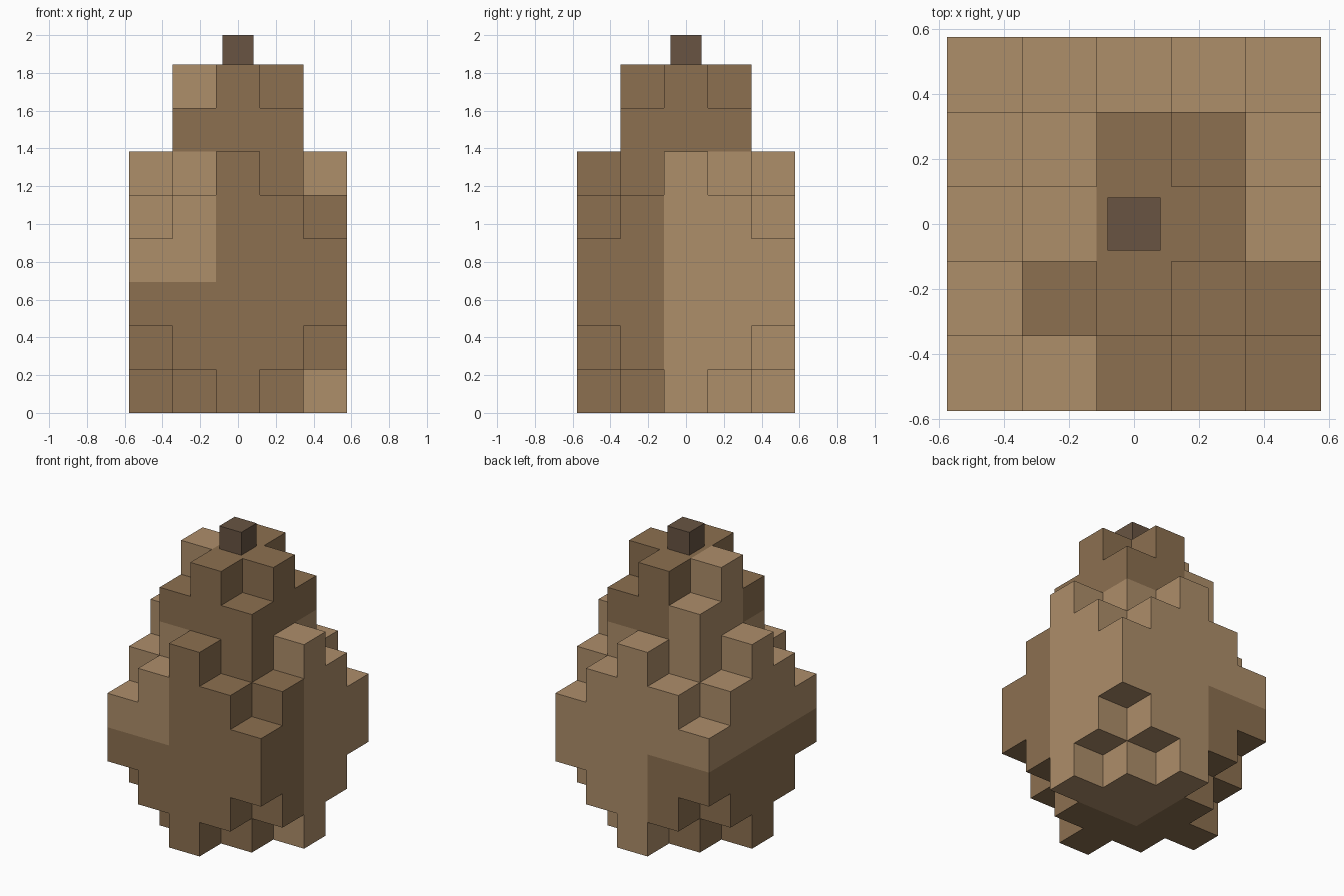
import bpy, bmesh
from mathutils import Vector

if "Cube" in bpy.data.objects:
    bpy.data.objects.remove(bpy.data.objects["Cube"])

def material(name, rgb):
    lin = [((c / 255 + 0.055) / 1.055) ** 2.4 for c in rgb]
    m = bpy.data.materials.new(name)
    m.diffuse_color = (*lin, 1)
    m.use_nodes = True
    m.node_tree.nodes["Principled BSDF"].inputs["Base Color"].default_value = m.diffuse_color
    return m

LIGHT = material("light brown", (174, 142, 106))
MID = material("mid brown", (140, 112, 80))
DARK = material("dark brown", (104, 84, 66))

S = 0.2306                                   # block edge length
# each layer, bottom to top: (half width in blocks, max |x|+|y|)
LAYERS = [(2, 2), (2, 3), (2, 4), (2, 4), (2, 3), (2, 2), (1, 2), (1, 1)]
CELLS = {(x, y, z) for z, (w, d) in enumerate(LAYERS)
         for x in range(-w, w + 1) for y in range(-w, w + 1) if abs(x) + abs(y) <= d}
# light patches, three blocks wide: (right half, back half, height band)
LIGHT_PATCHES = {(1, 1, 0), (0, 0, 1), (1, 1, 1), (0, 1, 1), (0, 1, 2)}

# blocky body: only the outer faces of the stacked blocks
bm = bmesh.new()
verts = {}

def corner(p):
    key = tuple(round(c * 2) for c in p)
    if key not in verts:
        verts[key] = bm.verts.new(p * S)
    return verts[key]

for cell in sorted(CELLS):
    x, y, z = cell
    centre = Vector((x, y, z + 0.5))
    tone = 0 if (int(x >= 0), int(y >= 0), z // 3) in LIGHT_PATCHES else 1
    for axis in range(3):
        for sign in (-1, 1):
            n = Vector((0, 0, 0))
            n[axis] = sign
            if tuple(int(a + b) for a, b in zip(cell, n)) in CELLS:
                continue
            u = Vector((0, 0, 0))
            u[(axis + 1) % 3] = 1
            v = n.cross(u)
            quad = [centre + (n + a * u + b * v) / 2
                    for a, b in ((-1, -1), (1, -1), (1, 1), (-1, 1))]
            bm.faces.new([corner(p) for p in quad]).material_index = tone
mesh = bpy.data.meshes.new("body")
bm.to_mesh(mesh)
bm.free()
mesh.materials.append(LIGHT)
mesh.materials.append(MID)
body = bpy.data.objects.new("body", mesh)
bpy.context.collection.objects.link(body)

# small stem on top
top = S * len(LAYERS)
bpy.ops.mesh.primitive_cube_add(size=1, location=(0, 0, (top + 2.0) / 2))
stem = bpy.context.object
stem.name = "stem"
stem.scale = (0.164, 0.164, 2.0 - top)
stem.data.materials.append(DARK)
